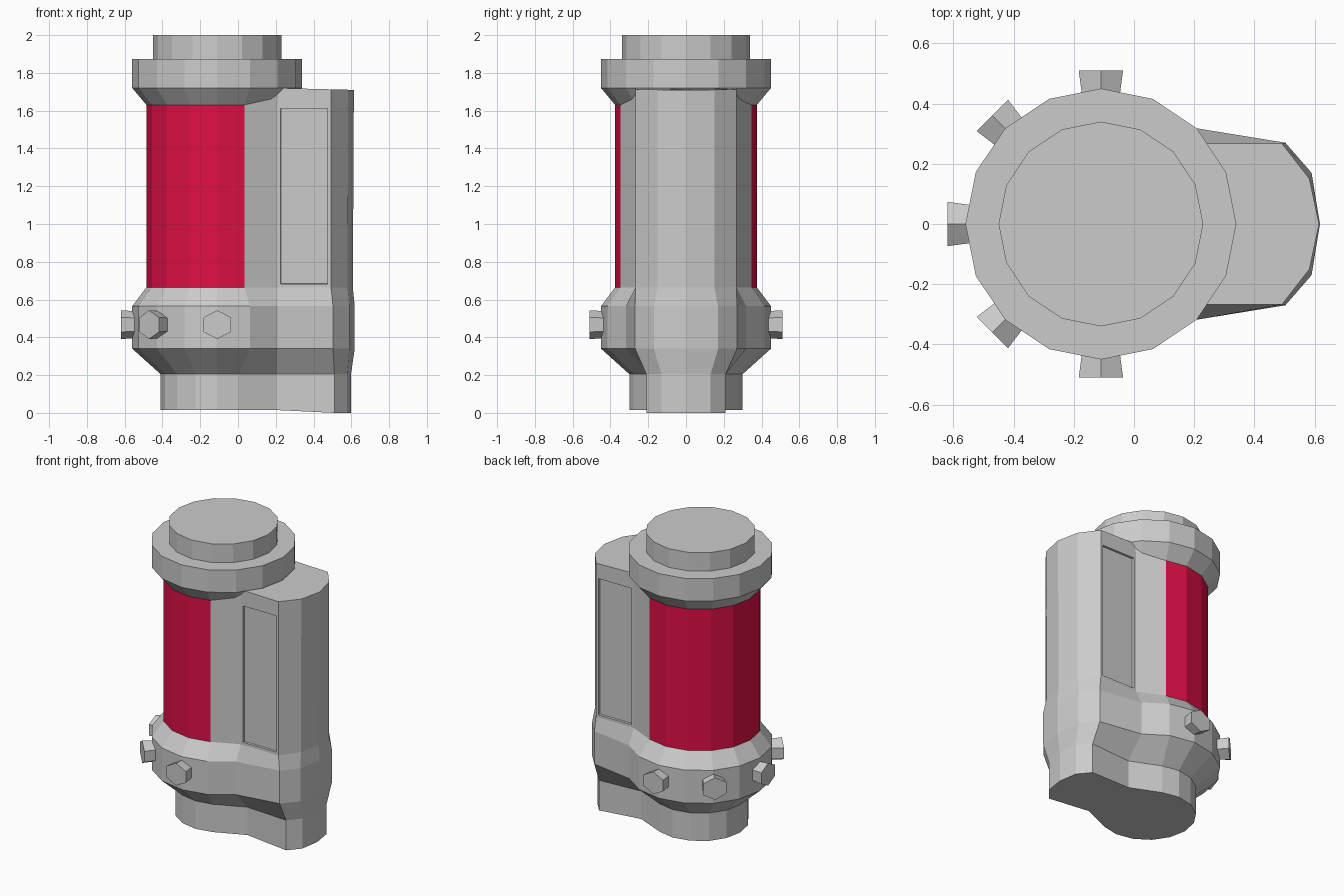
import bpy, bmesh
from math import sin, cos, pi, radians
from mathutils import Matrix

if "Cube" in bpy.data.objects:
    bpy.data.objects.remove(bpy.data.objects["Cube"])

CX = -0.11      # axis of the round barrel
SIDES = 16


def finish(name, bm, mat=None):
    bmesh.ops.recalc_face_normals(bm, faces=bm.faces[:])
    mesh = bpy.data.meshes.new(name)
    bm.to_mesh(mesh)
    bm.free()
    obj = bpy.data.objects.new(name, mesh)
    bpy.context.collection.objects.link(obj)
    if mat:
        mesh.materials.append(mat)
    return obj


def skin(bm, rings):
    """Join successive closed rings of vertices with quads."""
    rows = []
    for a, b in zip(rings, rings[1:]):
        n = len(a)
        rows.append([bm.faces.new((a[i], a[(i + 1) % n], b[(i + 1) % n], b[i]))
                     for i in range(n)])
    return rows


def outline(r, joint, corner, mid, tip):
    """Round barrel on the left running into a side housing on the right."""
    arc = [(CX + r * cos(radians(a)), r * sin(radians(a)))
           for a in [67.5 + 22.5 * i for i in range(11)]]
    half = [joint, corner, mid]
    return (arc + [(x, -y) for x, y in half] + [(tip, 0)] + half[::-1])


# body: lofted outlines from foot to housing top
levels = [
    (0.00, 0.300, (0.205, 0.19), (0.51, 0.21), (0.578, 0.13), 0.598),
    (0.205, 0.300, (0.205, 0.19), (0.51, 0.21), (0.578, 0.13), 0.598),
    (0.34, 0.450, (0.208, 0.318), (0.503, 0.27), (0.59, 0.17), 0.618),
    (0.565, 0.450, (0.208, 0.318), (0.503, 0.27), (0.59, 0.17), 0.618),
    (0.665, 0.375, (0.208, 0.267), (0.492, 0.267), (0.58, 0.15), 0.608),
    (1.63, 0.375, (0.208, 0.267), (0.492, 0.267), (0.583, 0.15), 0.613),
    (1.72, 0.375, (0.213, 0.267), (0.492, 0.267), (0.583, 0.15), 0.615),
]
bm = bmesh.new()
rings = []
for k, (z, *shape) in enumerate(levels):
    ring = []
    for x, y in outline(*shape):
        dz = 0.0
        if k == 0 and x < 0.4:
            dz = 0.015                       # foot slopes slightly
        if k == len(levels) - 1:
            dz = -0.025 * max(0, x - 0.21)   # housing top slopes slightly
        ring.append(bm.verts.new((x, y, z + dz)))
    rings.append(ring)
rows = skin(bm, rings)
bm.faces.new(rings[0])
bm.faces.new(rings[-1])
bmesh.ops.recalc_face_normals(bm, faces=bm.faces[:])

# recessed panels on both housing flanks
for i in (11, 16):
    bmesh.ops.inset_individual(bm, faces=[rows[4][i]], thickness=0.025)
    bmesh.ops.inset_individual(bm, faces=[rows[4][i]], thickness=0.002, depth=-0.014)

# coloured sleeve takes over the ten round faces of the barrel
red = bpy.data.materials.new("sleeve_red")
red.diffuse_color = (0.75, 0.005, 0.06, 1)
red.use_nodes = True
red.node_tree.nodes["Principled BSDF"].inputs["Base Color"].default_value = red.diffuse_color
sleeve = bmesh.new()
cols = [[sleeve.verts.new(v.co) for v in rings[k][:11]] for k in (4, 5)]
for i in range(10):
    sleeve.faces.new((cols[0][i], cols[0][i + 1], cols[1][i + 1], cols[1][i]))
bmesh.ops.delete(bm, geom=rows[4][:10], context='FACES_ONLY')
finish("body", bm)
finish("sleeve", sleeve, red)

# top collar and cap: turned profile
bm = bmesh.new()
profile = [(0.375, 1.63), (0.45, 1.72), (0.45, 1.873), (0.34, 1.873), (0.34, 2.0)]
rings = [[bm.verts.new((CX + r * cos(2 * pi * i / SIDES), r * sin(2 * pi * i / SIDES), z))
          for i in range(SIDES)] for r, z in profile]
skin(bm, rings)
bm.faces.new(rings[0])
bm.faces.new(rings[-1])
finish("collar_and_cap", bm)

# hexagonal bolts around the lower band, flaring outwards
for n, deg in enumerate((90, 135, 180, 225, 270)):
    a = radians(deg)
    turn = Matrix.Translation((CX, 0, 0.467)) @ Matrix.Rotation(a, 4, 'Z')
    bm = bmesh.new()
    rings = []
    for d, w, h in ((0.40, 0.068, 0.07), (0.51, 0.085, 0.076)):
        rings.append([bm.verts.new((d, w * sin(i * pi / 3), h * cos(i * pi / 3)))
                      for i in range(6)])
    skin(bm, rings)
    bm.faces.new(rings[0])
    bm.faces.new(rings[1])
    bm.transform(turn)
    finish(f"bolt_{n + 1}", bm)
